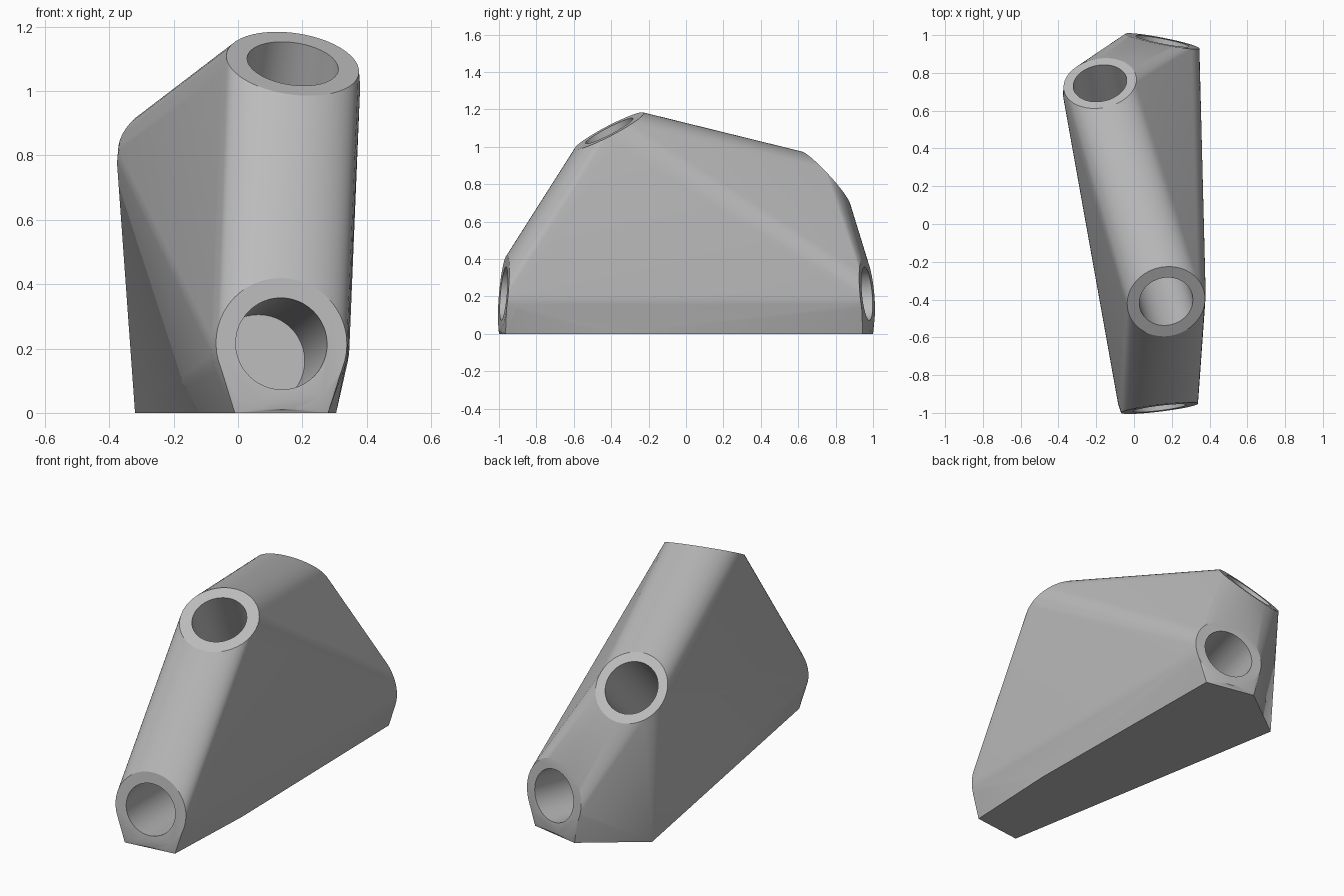
import bpy, bmesh, math
from mathutils import Vector

cube = bpy.data.objects.get("Cube")
if cube:
    bpy.data.objects.remove(cube, do_unlink=True)

# Single grey material
grey = bpy.data.materials.new("plain_grey")
grey.use_nodes = True
colour = (0.5, 0.5, 0.5, 1)
grey.diffuse_color = colour
grey.node_tree.nodes["Principled BSDF"].inputs["Base Color"].default_value = colour

SIDES = 48
HOLE_RADIUS = 0.143
HOLE_DEPTH = 0.58

# Sockets: face centre, outward direction, rim radius
front = (Vector((0.135, -0.975, 0.215)), Vector((0.12, -0.99, 0.09)), 0.205)
back = (Vector((0.15, 0.968, 0.215)), Vector((0.19, 0.97, 0.09)), 0.2)
top_front = (Vector((0.17, -0.41, 1.085)), Vector((0.13, -0.46, 0.88)), 0.208)
top_back = (Vector((-0.18, 0.745, 0.83)), Vector((-0.14, 0.73, 0.67)), 0.195)
sockets = [front, back, top_front, top_back]


def ring(centre, direction, radius):
    """Circle of points facing along a direction."""
    turn = direction.to_track_quat('Z', 'Y')
    angles = [math.tau * i / SIDES for i in range(SIDES)]
    return [centre + turn @ Vector((radius * math.cos(a), radius * math.sin(a), 0))
            for a in angles]


def make_object(name, bm):
    mesh = bpy.data.meshes.new(name)
    bm.to_mesh(mesh)
    bm.free()
    obj = bpy.data.objects.new(name, mesh)
    bpy.context.collection.objects.link(obj)
    mesh.materials.append(grey)
    return obj


# Body: tight skin around the four socket collars and the flat foot
points = [Vector(p) for p in (
    (-0.01, -1.0, 0), (0.28, -0.965, 0), (0.305, -0.4, 0),
    (0.285, 0.945, 0), (0.0, 1.0, 0), (-0.32, 0.76, 0))]
for centre, direction, radius in sockets:
    n = direction.normalized()
    points += ring(centre, n, radius)
    points += ring(centre - n * 0.05, n, radius + 0.01)

bm = bmesh.new()
for p in points:
    bm.verts.new((p.x, p.y, max(p.z, 0)))
hull = bmesh.ops.convex_hull(bm, input=bm.verts)
loose = [v for v in bm.verts if not v.link_faces]
bmesh.ops.delete(bm, geom=loose, context='VERTS')
bmesh.ops.dissolve_limit(bm, angle_limit=0.01, verts=bm.verts, edges=bm.edges)
bmesh.ops.recalc_face_normals(bm, faces=bm.faces)
body = make_object("connector_body", bm)

# Blind round holes bored into each socket
bpy.context.view_layer.objects.active = body
body.select_set(True)
for i, (centre, direction, radius) in enumerate(sockets):
    n = direction.normalized()
    bm = bmesh.new()
    outer = [bm.verts.new(p) for p in ring(centre + n * 0.1, n, HOLE_RADIUS)]
    inner = [bm.verts.new(p) for p in ring(centre - n * HOLE_DEPTH, n, HOLE_RADIUS)]
    bm.faces.new(outer)
    bm.faces.new(inner[::-1])
    for k in range(SIDES):
        j = (k + 1) % SIDES
        bm.faces.new((outer[k], inner[k], inner[j], outer[j]))
    bmesh.ops.recalc_face_normals(bm, faces=bm.faces)
    cutter = make_object("hole_cutter_%d" % i, bm)
    cutter.hide_render = True
    mod = body.modifiers.new("hole", 'BOOLEAN')
    mod.operation = 'DIFFERENCE'
    mod.solver = 'EXACT'
    mod.object = cutter
    bpy.ops.object.modifier_apply(modifier=mod.name)
    bpy.data.objects.remove(cutter, do_unlink=True)

# Smooth tubes, crisp rims
bpy.ops.object.select_all(action='DESELECT')
body.select_set(True)
bpy.ops.object.shade_smooth_by_angle(angle=math.radians(20))
